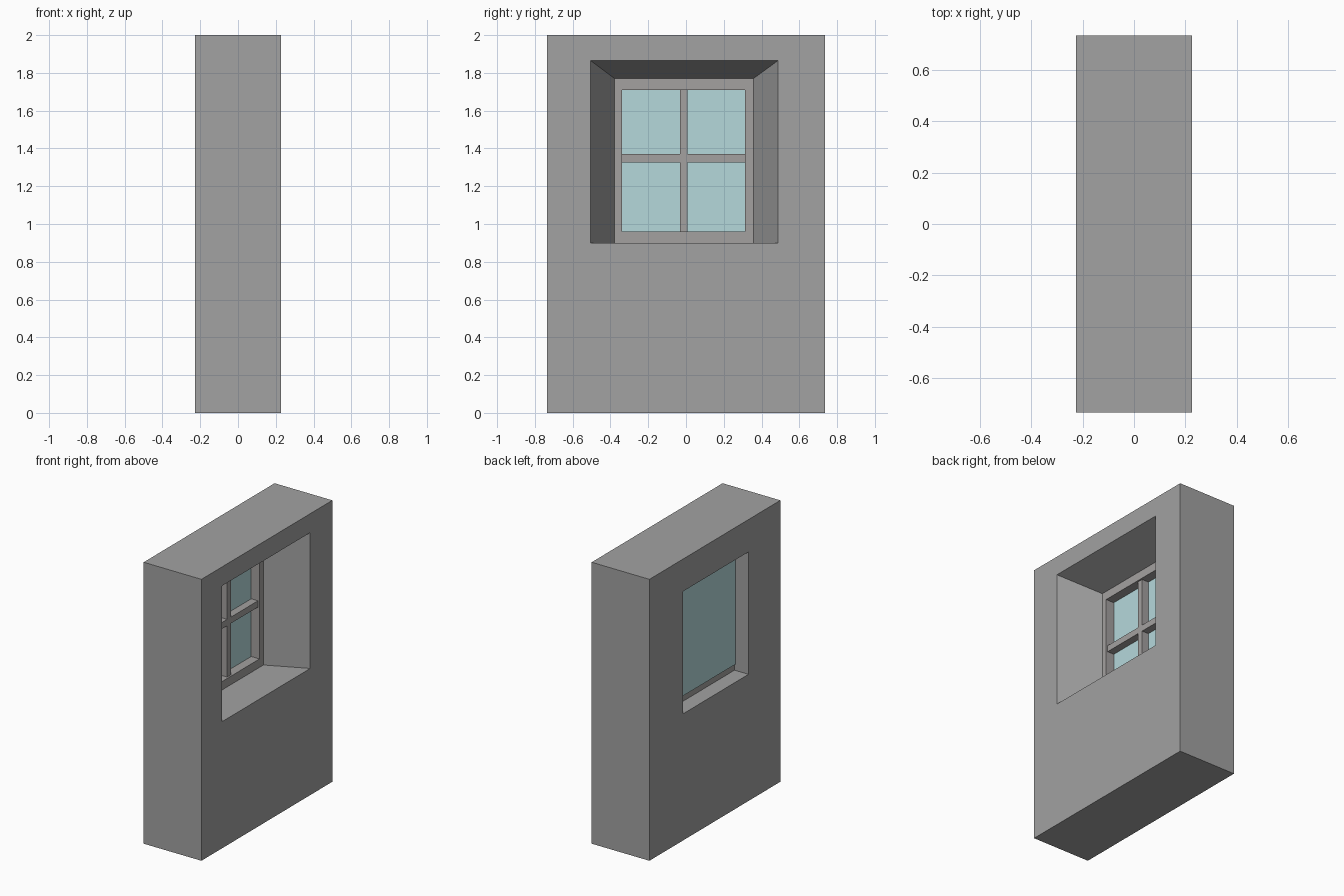
import bpy
import bmesh

if "Cube" in bpy.data.objects:
    bpy.data.objects.remove(bpy.data.objects["Cube"], do_unlink=True)


def material(name, rgb):
    m = bpy.data.materials.new(name)
    m.use_nodes = True
    m.diffuse_color = (*rgb, 1)
    m.node_tree.nodes["Principled BSDF"].inputs["Base Color"].default_value = (*rgb, 1)
    return m


def ring_solid(name, rings, mat):
    """Closed frame: rectangular rings (x, y0, y1, z0, z1), each joined to the next."""
    bm = bmesh.new()
    loops = [[bm.verts.new((x, y, z)) for y, z in ((y0, z0), (y1, z0), (y1, z1), (y0, z1))]
             for x, y0, y1, z0, z1 in rings]
    for a, b in zip(loops, loops[1:] + loops[:1]):
        for i in range(4):
            j = (i + 1) % 4
            bm.faces.new((a[i], a[j], b[j], b[i]))
    return finish(name, bm, mat)


def box(name, xs, ys, zs, mat):
    bm = bmesh.new()
    bmesh.ops.create_cube(bm, size=1)
    for v in bm.verts:
        v.co = [s[0] if c < 0 else s[1] for c, s in zip(v.co, (xs, ys, zs))]
    return finish(name, bm, mat)


def finish(name, bm, mat):
    bmesh.ops.recalc_face_normals(bm, faces=bm.faces[:])
    mesh = bpy.data.meshes.new(name)
    bm.to_mesh(mesh)
    bm.free()
    mesh.materials.append(mat)
    ob = bpy.data.objects.new(name, mesh)
    bpy.context.collection.objects.link(ob)
    return ob


wall_grey = material("wall grey", (0.36, 0.36, 0.36))
frame_grey = material("frame grey", (0.37, 0.355, 0.35))
glass_blue = material("pale glass", (0.46, 0.69, 0.71))

HALF_X, HALF_Y = 0.227, 0.735
THROAT = (-0.378, 0.357, 0.90, 1.77)    # narrow part of the opening
SPLAY = (-0.505, 0.487, 0.90, 1.865)    # wide mouth of the opening
SIGHT = (-0.34, 0.313, 0.96, 1.71)      # clear area inside the frame
FRONT, BACK = -0.05, -0.117             # depth range of the frame
OUTER = (-HALF_Y, HALF_Y, 0, 2)

# Wall with a splayed reveal on one side and a straight one on the other
ring_solid("wall", [(HALF_X, *OUTER), (HALF_X, *SPLAY), (FRONT, *THROAT),
                    (-HALF_X, *THROAT), (-HALF_X, *OUTER)], wall_grey)

# Window frame
ring_solid("window_frame", [(FRONT, *THROAT), (FRONT, *SIGHT),
                            (BACK, *SIGHT), (BACK, *THROAT)], frame_grey)

# Glazing bars, set slightly behind the frame face
bar_x = (BACK, FRONT - 0.012)
box("vertical_bar", bar_x, (-0.033, 0.008), SIGHT[2:], frame_grey)
box("horizontal_bar", bar_x, SIGHT[:2], (1.325, 1.37), frame_grey)

# Glass sheet behind the frame, leaving the bottom rail exposed
box("glass", (BACK - 0.006, BACK + 0.002), THROAT[:2], (0.943, THROAT[3]), glass_blue)
